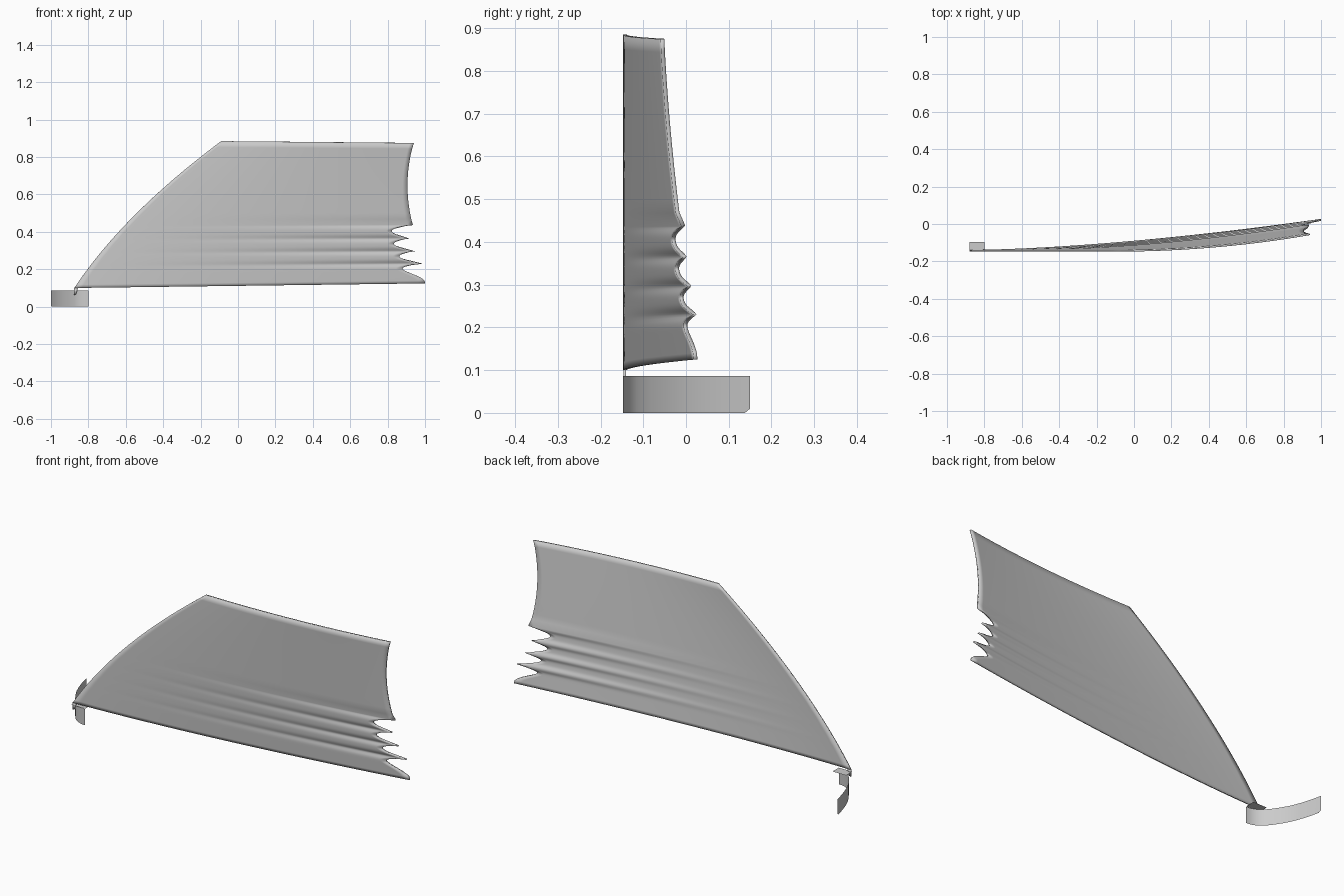
import bpy, math

cube = bpy.data.objects.get("Cube")
if cube:
    bpy.data.objects.remove(cube)

grey = bpy.data.materials.new("plain_grey")
grey.use_nodes = True
grey.diffuse_color = (0.6, 0.6, 0.6, 1)
grey.node_tree.nodes["Principled BSDF"].inputs["Base Color"].default_value = (0.6, 0.6, 0.6, 1)


def add_sheet(name, rows, thickness=0):
    """Skin a grid of points, optionally thickened."""
    n = len(rows[0])
    faces = [(j * n + i, j * n + i + 1, (j + 1) * n + i + 1, (j + 1) * n + i)
             for j in range(len(rows) - 1) for i in range(n - 1)]
    mesh = bpy.data.meshes.new(name)
    mesh.from_pydata([p for row in rows for p in row], [], faces)
    mesh.materials.append(grey)
    ob = bpy.data.objects.new(name, mesh)
    bpy.context.collection.objects.link(ob)
    if thickness:
        mod = ob.modifiers.new("thickness", "SOLIDIFY")
        mod.thickness = thickness
        mod.offset = 0
    bpy.ops.object.select_all(action="DESELECT")
    ob.select_set(True)
    bpy.context.view_layer.objects.active = ob
    bpy.ops.object.shade_smooth_by_angle(angle=math.radians(40))
    return ob


# Toothed trailing edge: height and reach of each tooth, depth and skew of the bay above it
BOTTOM, TOP = 0.1, 0.885
TEETH = [(0.11, 1.0, 0.11, 2.2), (0.217, 0.985, 0.1, 1.2), (0.288, 0.945, 0.095, 1.2),
         (0.36, 0.915, 0.105, 1.2), (0.435, 0.935, 0.032, 1), (TOP, 0.94, 0, 1)]


def trailing_x(z):
    for (z0, x0, depth, skew), (z1, x1, _, _) in zip(TEETH, TEETH[1:]):
        if z <= z1:
            f = min(max((z - z0) / (z1 - z0), 0), 1)
            return x0 + (x1 - x0) * f - depth * max(math.sin(math.pi * f ** skew), 0) ** 0.8
    return TEETH[-1][1]


# Rows are dense through the ribs and wider above them
heights = [BOTTOM]
for (z0, *_), (z1, *_) in zip(TEETH, TEETH[1:]):
    heights += [z0 + (z1 - z0) * k / 14 for k in range(1, 15)]

panel = []
for h in heights:
    v = (h - BOTTOM) / (TOP - BOTTOM)
    lead = -0.875 + 0.785 * (0.66 * v + 0.34 * v * v)
    end = trailing_x(h)
    row = []
    for i in range(49):
        u = i / 48
        x = lead + (end - lead) * u
        t = (x - lead) / (0.98 - lead)
        z = h + u * (0.025 * (1 - v) ** 4 - 0.01 * v ** 4)
        y = -0.143 + (0.163 - 0.068 * v) * t ** (1.6 + 0.4 * v)
        # Long ribs that fade out toward the leading edge
        for tooth in TEETH[1:5]:
            y += 0.01 * t ** 2 * math.exp(-((h - tooth[0]) / 0.015) ** 2)
        row.append((x, y, z))
    panel.append(row)
add_sheet("swept_panel", panel, 0.009)

# Curved upright strip below the tip, with a rounded lower end corner
path = [(-0.8, -0.148), (-0.82, -0.147), (-0.84, -0.141), (-0.86, -0.131), (-0.88, -0.115),
        (-0.905, -0.083), (-0.93, -0.045), (-0.952, -0.005), (-0.97, 0.04),
        (-0.987, 0.095), (-0.997, 0.138), (-1.0, 0.15)]
low = [(x, y, 0.01 if y == 0.15 else 0) for x, y in path]
high = [(x, y, 0.086) for x, y in path]
add_sheet("curved_strip", [low, high])

# Small flat tab joining the strip to the panel tip
add_sheet("mounting_tab", [[(-0.88, -0.148, 0.088), (-0.8, -0.148, 0.088)],
                           [(-0.88, -0.095, 0.088), (-0.8, -0.095, 0.088)]])

# Short pin beneath the panel tip
add_sheet("tip_pin", [[(-0.876, -0.143, 0.062), (-0.866, -0.143, 0.066)],
                      [(-0.878, -0.143, 0.102), (-0.855, -0.143, 0.102)]], 0.006)
